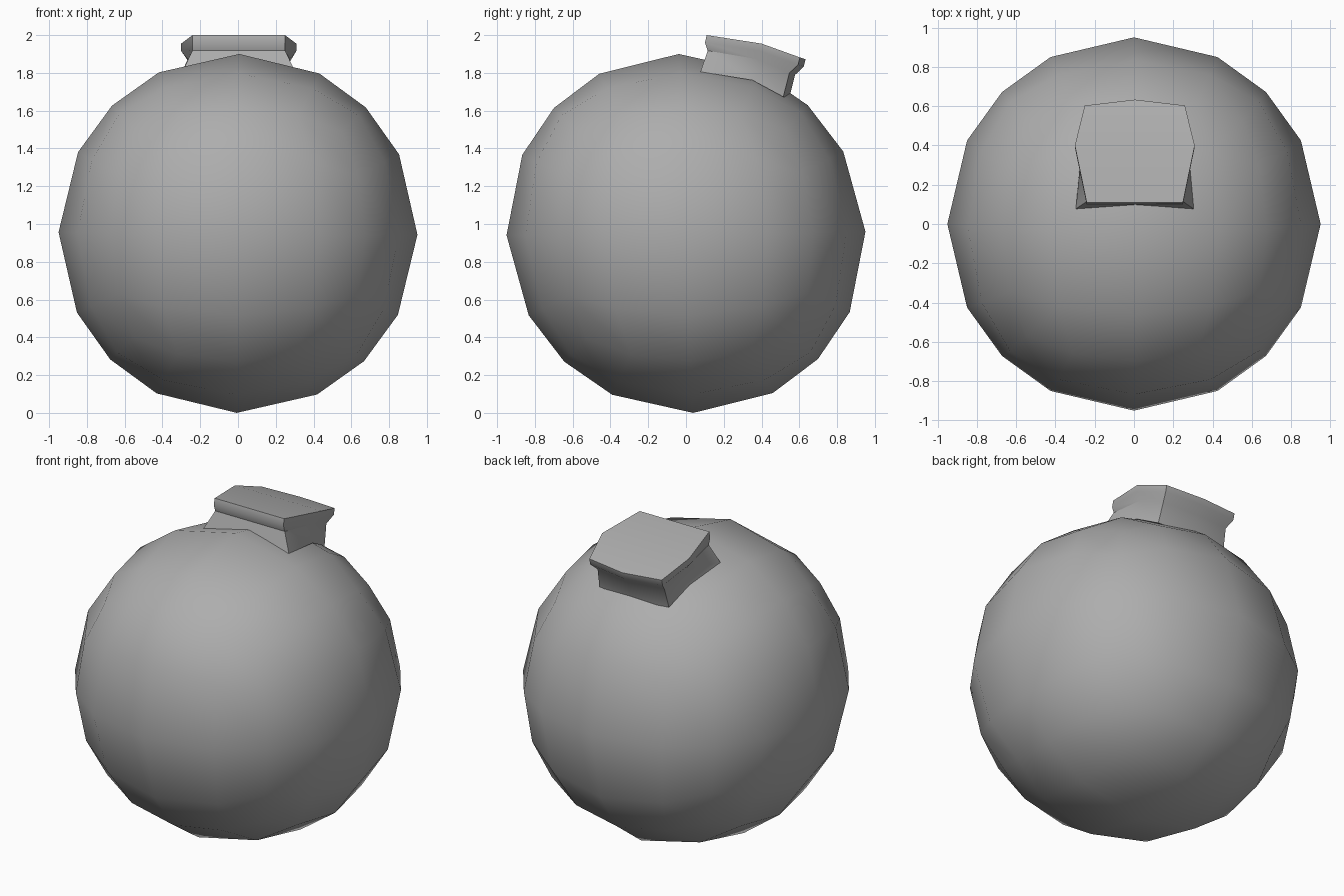
import bpy, bmesh
from math import radians
from mathutils import Vector, Matrix

if "Cube" in bpy.data.objects:
    bpy.data.objects.remove(bpy.data.objects["Cube"])

grey = bpy.data.materials.new("dark_grey")
grey.diffuse_color = (0.42, 0.42, 0.42, 1)
grey.use_nodes = True
grey.node_tree.nodes["Principled BSDF"].inputs["Base Color"].default_value = grey.diffuse_color


def finish(bm, name, angle):
    bmesh.ops.recalc_face_normals(bm, faces=bm.faces[:])
    mesh = bpy.data.meshes.new(name)
    bm.to_mesh(mesh)
    bm.free()
    mesh.materials.append(grey)
    ob = bpy.data.objects.new(name, mesh)
    bpy.context.collection.objects.link(ob)
    bpy.ops.object.select_all(action='DESELECT')
    ob.select_set(True)
    bpy.context.view_layer.objects.active = ob
    bpy.ops.object.shade_smooth_by_angle(angle=radians(angle))
    return ob


# Round body: cube with a 4x4 grid per side, pushed out to a sphere, leaning slightly
R = 0.95
bm = bmesh.new()
bmesh.ops.create_cube(bm, size=2)
bmesh.ops.subdivide_edges(bm, edges=bm.edges[:], cuts=3, use_grid_fill=True)
lean = Matrix(((1, 0, 0.007), (0, 1, -0.04), (-0.007, 0.01, 1)))
for v in bm.verts:
    v.co = lean @ (v.co.normalized() * R) + Vector((0, 0, R))
finish(bm, "round_body", 60)

# Cap: half outline of the top, repeated downwards as rim, waist and flared base
front, side, back = (0.245, 0.11, 2.0), (0.305, 0.40, 1.955), (0.255, 0.603, 1.882)
tail = (0, 0.633, 1.872)
down = Vector((0, -0.24, -0.97))
# drop, front widening, front shift in y, side widening, back widening, back shift in y and z
levels = [(0, 0, 0, 0, 0, 0, 0),
          (0.04, 0, 0, 0, 0, 0, 0),
          (0.085, 0, 0.025, -0.035, -0.02, -0.035, 0),
          (0.20, 0.055, 0.015, -0.03, -0.01, -0.04, -0.015)]
bm = bmesh.new()
rings = []
for drop, fx, fy, sx, bx, by, bz in levels:
    half = [Vector(front) + Vector((fx, fy, 0)),
            Vector(side) + Vector((sx, 0, 0)),
            Vector(back) + Vector((bx, by, bz))]
    half = [p + down * drop for p in half]
    end = Vector(tail) + down * drop + Vector((0, by, bz))
    pts = half + [end] + [Vector((-p.x, p.y, p.z)) for p in reversed(half)]
    rings.append([bm.verts.new(p + Vector((0.004, 0, 0))) for p in pts])
for a, b in zip(rings, rings[1:]):
    for i in range(7):
        j = (i + 1) % 7
        bm.faces.new((a[i], a[j], b[j], b[i]))
for r in (rings[0], rings[-1]):
    bm.faces.new((r[0], r[1], r[5], r[6]))
    bm.faces.new(r[1:6])
finish(bm, "cap", 35)
